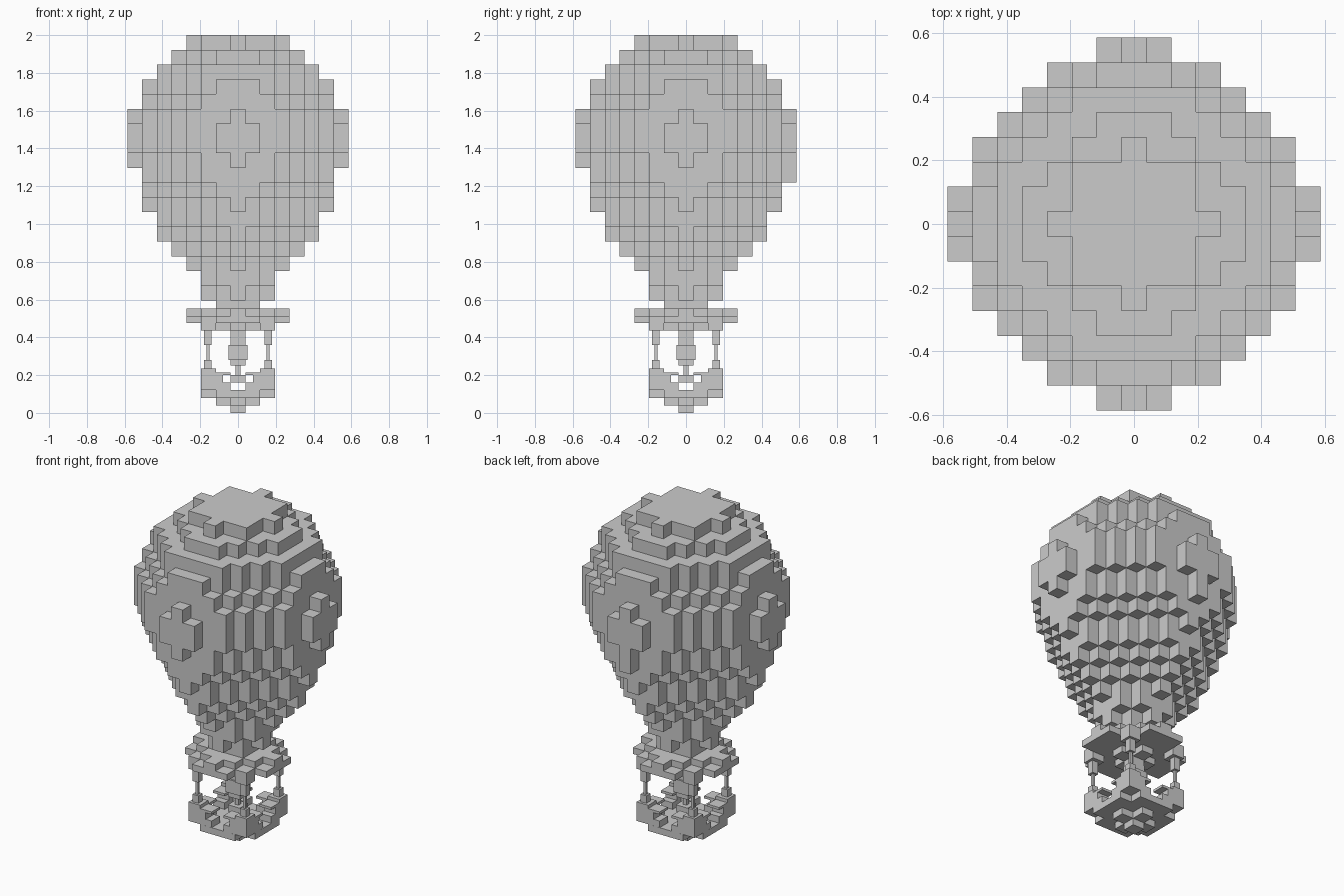
import bpy, bmesh

if "Cube" in bpy.data.objects:
    bpy.data.objects.remove(bpy.data.objects["Cube"])

S = 0.0781  # voxel size
H = S / 2   # half-height layers used below the balloon

QUADS = {
    (1, 0, 0): [(1, 0, 0), (1, 1, 0), (1, 1, 1), (1, 0, 1)],
    (-1, 0, 0): [(0, 0, 0), (0, 0, 1), (0, 1, 1), (0, 1, 0)],
    (0, 1, 0): [(0, 1, 0), (0, 1, 1), (1, 1, 1), (1, 1, 0)],
    (0, -1, 0): [(0, 0, 0), (1, 0, 0), (1, 0, 1), (0, 0, 1)],
    (0, 0, 1): [(0, 0, 1), (1, 0, 1), (1, 1, 1), (0, 1, 1)],
    (0, 0, -1): [(0, 0, 0), (0, 1, 0), (1, 1, 0), (1, 0, 0)],
}


def finish(name, bm):
    mesh = bpy.data.meshes.new(name)
    bm.to_mesh(mesh)
    bm.free()
    obj = bpy.data.objects.new(name, mesh)
    bpy.context.collection.objects.link(obj)


def voxels(name, cells, z0, dz):
    """Skin of a set of cells, leaving out the faces between neighbours."""
    bm = bmesh.new()
    for x, y, z in cells:
        for d, quad in QUADS.items():
            if (x + d[0], y + d[1], z + d[2]) in cells:
                continue
            bm.faces.new([bm.verts.new(((x + a - 0.5) * S, (y + b - 0.5) * S,
                                        z0 + (z + c) * dz)) for a, b, c in quad])
    bmesh.ops.remove_doubles(bm, verts=bm.verts, dist=1e-5)
    finish(name, bm)


def boxes(name, parts):
    """Boxes given as (x0, x1, y0, y1, z0, z1)."""
    bm = bmesh.new()
    for x0, x1, y0, y1, z0, z1 in parts:
        for v in bmesh.ops.create_cube(bm, size=1)["verts"]:
            v.co = (x1 if v.co.x > 0 else x0, y1 if v.co.y > 0 else y0,
                    z1 if v.co.z > 0 else z0)
    finish(name, bm)


def disc(r2, z, diag=9):
    """Round layer, with its diagonals cut where |x| + |y| exceeds diag."""
    return {(x, y, z) for x in range(-7, 8) for y in range(-7, 8)
            if x * x + y * y <= r2 and abs(x) + abs(y) <= diag}


# Balloon envelope: squared radius and diagonal limit per layer, top down
layers = [(9, 9), (17, 9), (29, 9), (37, 7), (40, 8), (49, 9), (50, 9), (50, 9), (49, 8),
          (40, 8), (37, 7), (36, 6), (29, 6), (25, 5), (16, 4), (9, 3), (5, 3), (4, 2), (2, 2)]
cells = set()
for k, (r2, diag) in enumerate(layers):
    cells |= disc(r2, -k - 1, diag)
cells -= {(sx * a, sy * b, -9) for a, b in ((6, 3), (3, 6)) for sx in (-1, 1) for sy in (-1, 1)}
cells.add((0, 7, -10))
voxels("balloon_envelope", cells, 2.0, S)

# Load ring: two star plates, post brackets and the burner mount
ring = disc(10, 0) | disc(9, 1, 3)
ring |= {(x, y, -1) for x in (-2, 2) for y in (-2, 2)}
ring |= disc(1, -1) | disc(0, -2)
voxels("load_ring", ring, 0.475, H)

# Burner hanging in the middle
boxes("burner", [(-r, r, -r, r, a, b) for r, a, b in (
    (0.04, 0.36, 0.40), (0.05, 0.28, 0.36), (0.04, 0.25, 0.28),
    (0.012, 0.20, 0.25), (0.04, 0.16, 0.20))])

# Four corner posts: thick ends and thin middles
posts = []
for sx in (-1, 1):
    for sy in (-1, 1):
        for r, a, b in ((0.02, 0.36, 0.44), (0.008, 0.28, 0.36), (0.02, 0.20, 0.28)):
            posts.append((sx * 0.16 - r, sx * 0.16 + r, sy * 0.16 - r, sy * 0.16 + r, a, b))
boxes("posts", posts)

# Basket floor with its stepped underside
voxels("basket_floor", disc(0, 0) | disc(1, 1) | disc(5, 2), 0, 0.04)

# Basket walls with window gaps on each side
walls = []
for s in (-1, 1):
    for t in (-1, 1):
        # corner block
        walls.append((*sorted((s * 0.117, s * 0.195)), *sorted((t * 0.117, t * 0.195)), 0.12, 0.235))
        # half panels: inner, outer, bottom, top
        for i, o, a, b in ((0.04, 0.117, 0.12, 0.16), (0.08, 0.117, 0.16, 0.20),
                           (0.04, 0.117, 0.20, 0.215)):
            p = sorted((s * i, s * o))
            q = sorted((t * 0.117, t * 0.195))
            walls += [(*p, *q, a, b), (*q, *p, a, b)]
boxes("basket_walls", walls)
